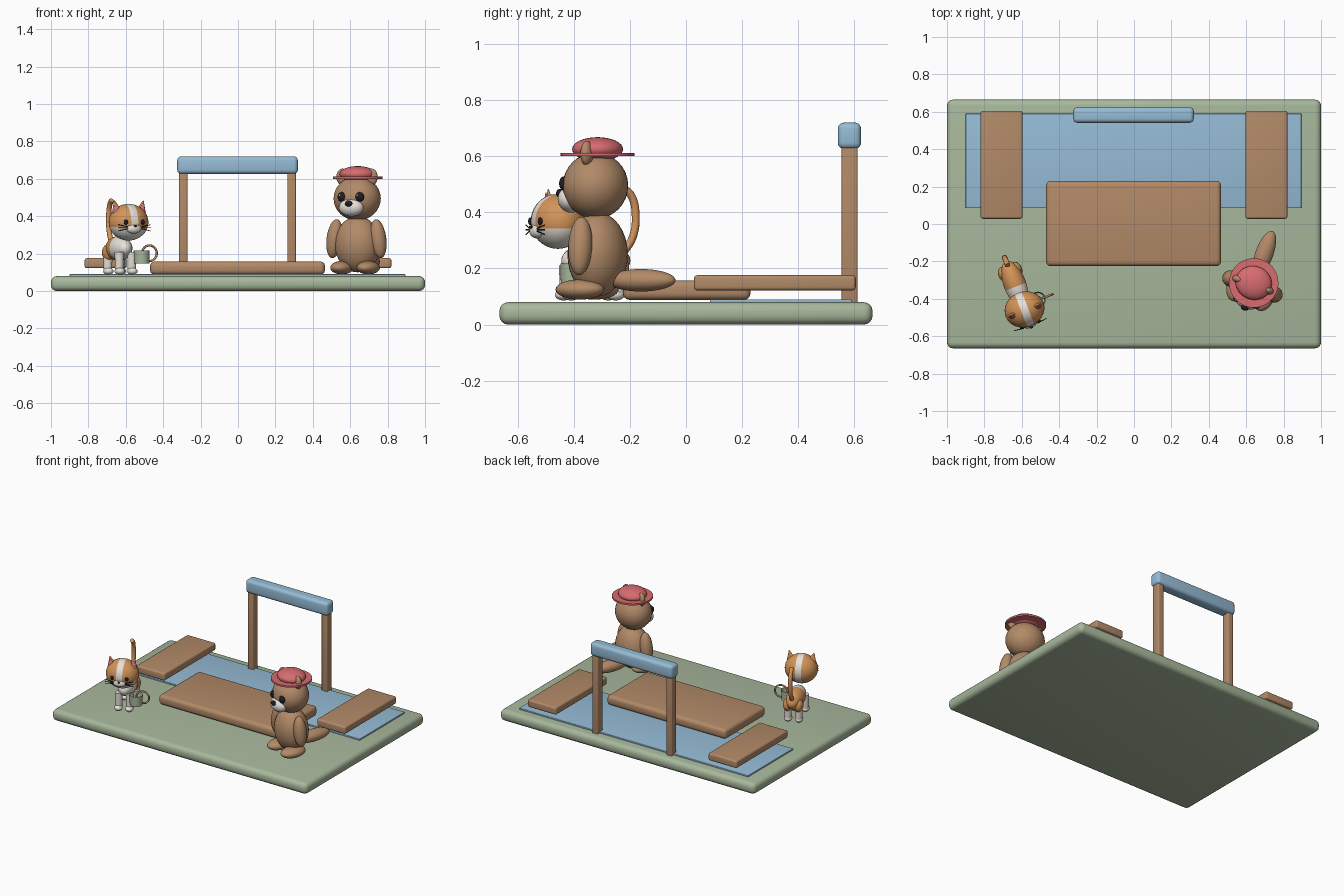
import bpy, bmesh
from math import radians
from mathutils import Matrix, Vector, Euler

cube = bpy.data.objects.get("Cube")
if cube:
    bpy.data.objects.remove(cube)


def material(name, r, g, b):
    lin = [(c / 255 / 12.92) if c < 11 else ((c / 255 + 0.055) / 1.055) ** 2.4 for c in (r, g, b)]
    m = bpy.data.materials.new(name)
    m.use_nodes = True
    m.diffuse_color = (*lin, 1)
    bsdf = next(n for n in m.node_tree.nodes if n.type == 'BSDF_PRINCIPLED')
    bsdf.inputs["Base Color"].default_value = (*lin, 1)
    return m


GREEN = material("sage green", 168, 184, 156)
BLUE = material("soft blue", 150, 188, 214)
BROWN = material("warm brown", 178, 138, 104)
ORANGE = material("ginger orange", 212, 148, 88)
CREAM = material("cream white", 232, 226, 218)
RED = material("coral red", 216, 108, 112)
PINK = material("ear pink", 226, 118, 128)
BLACK = material("near black", 30, 30, 36)

made = []


def finish(name, bm, mats, frame=None):
    bmesh.ops.recalc_face_normals(bm, faces=bm.faces)
    me = bpy.data.meshes.new(name)
    bm.to_mesh(me)
    bm.free()
    for m in mats:
        me.materials.append(m)
    ob = bpy.data.objects.new(name, me)
    if frame:
        ob.matrix_world = frame
    bpy.context.collection.objects.link(ob)
    made.append(ob)
    return ob


def place(loc, scale=(1, 1, 1), rot=(0, 0, 0)):
    return Matrix.LocRotScale(Vector(loc), Euler([radians(a) for a in rot]), Vector(scale))


def box(name, mat, lo, hi, bevel):
    bm = bmesh.new()
    lo, hi = Vector(lo), Vector(hi)
    bmesh.ops.create_cube(bm, size=1, matrix=place((lo + hi) / 2, hi - lo))
    bmesh.ops.bevel(bm, geom=bm.edges[:], offset=bevel, segments=4, profile=0.5, affect='EDGES')
    return finish(name, bm, [mat])


def ball(name, mat, frame, loc, radii, rot=(0, 0, 0), seg=32):
    bm = bmesh.new()
    bmesh.ops.create_uvsphere(bm, u_segments=seg, v_segments=seg // 2, radius=1,
                              matrix=place(loc, radii, rot))
    return finish(name, bm, [mat], frame)


def patched_ball(name, mats, frame, loc, radii, cuts, rule):
    """Ellipsoid cut along planes, faces coloured by a rule on their centre."""
    bm = bmesh.new()
    bmesh.ops.create_uvsphere(bm, u_segments=32, v_segments=20, radius=1, matrix=place((0, 0, 0), radii))
    for co, no in cuts:
        bmesh.ops.bisect_plane(bm, geom=bm.verts[:] + bm.edges[:] + bm.faces[:], plane_co=co, plane_no=no)
    for f in bm.faces:
        f.material_index = int(rule(f.calc_center_median()))
    bmesh.ops.translate(bm, verts=bm.verts, vec=loc)
    return finish(name, bm, mats, frame)


def cone(name, mat, frame, loc, r1, r2, depth, rot=(0, 0, 0), scale=(1, 1, 1), seg=32):
    bm = bmesh.new()
    bmesh.ops.create_cone(bm, cap_ends=True, segments=seg, radius1=r1, radius2=r2, depth=depth,
                          matrix=place(loc, scale, rot))
    return finish(name, bm, [mat], frame)


def tube(name, mat, frame, points, radius, cyclic=False):
    cu = bpy.data.curves.new(name, 'CURVE')
    cu.dimensions = '3D'
    cu.bevel_depth, cu.bevel_resolution, cu.resolution_u = radius, 3, 8
    cu.use_fill_caps = True
    sp = cu.splines.new('BEZIER')
    sp.bezier_points.add(len(points) - 1)
    sp.use_cyclic_u = cyclic
    for p, co in zip(sp.bezier_points, points):
        p.co = co
        p.handle_left_type = p.handle_right_type = 'AUTO'
    cu.materials.append(mat)
    ob = bpy.data.objects.new(name, cu)
    ob.matrix_world = frame
    bpy.context.collection.objects.link(ob)


SIDES = (("left", 1), ("right", -1))

# Ground, mat and furniture
box("ground_slab", GREEN, (-1, -0.665, 0), (1, 0.665, 0.08), 0.032)
box("floor_mat", BLUE, (-0.9, 0.085, 0.078), (0.895, 0.59, 0.09), 0.003)
box("table_top", BROWN, (-0.47, -0.225, 0.088), (0.465, 0.23, 0.158), 0.024)
for side, s in SIDES:
    x = 0.708 * s
    box(side + "_bench", BROWN, (x - 0.112, 0.028, 0.122), (x + 0.112, 0.605, 0.176), 0.012)
    x = 0.29 * s - 0.003
    box(side + "_post", BROWN, (x - 0.023, 0.555, 0.075), (x + 0.023, 0.612, 0.65), 0.008)
box("crossbar", BLUE, (-0.325, 0.541, 0.626), (0.32, 0.624, 0.72), 0.022)

# Seated bear
bear = place((0.64, -0.315, 0), rot=(0, 0, -20))
ball("bear_body", BROWN, bear, (0, 0, 0.25), (0.125, 0.105, 0.15))
ball("bear_head", BROWN, bear, (0, -0.008, 0.495), (0.128, 0.115, 0.118))
ball("bear_muzzle", CREAM, bear, (0, -0.1, 0.447), (0.068, 0.045, 0.048))
ball("bear_nose", BLACK, bear, (0, -0.142, 0.468), (0.021, 0.014, 0.016), seg=16)
ball("bear_tail", BROWN, bear, (0, 0.165, 0.158), (0.048, 0.13, 0.04))
for side, s in SIDES:
    ball("bear_%s_arm" % side, BROWN, bear, (0.125 * s, -0.02, 0.28), (0.042, 0.043, 0.105), (0, 8 * -s, 0))
    ball("bear_%s_foot" % side, BROWN, bear, (0.075 * s, -0.04, 0.125), (0.058, 0.09, 0.036))
    ball("bear_%s_ear" % side, BROWN, bear, (0.083 * s, -0.01, 0.61), (0.034, 0.022, 0.045), seg=20)
    ball("bear_%s_eye" % side, BLACK, bear, (0.05 * s, -0.108, 0.503), (0.025, 0.018, 0.026), seg=20)
    ball("bear_%s_glint" % side, CREAM, bear, (0.05 * s - 0.008, -0.123, 0.513), (0.005, 0.004, 0.005), seg=8)

# Bear's hat
cone("hat_brim", RED, bear, (0, 0, 0.606), 0.132, 0.132, 0.012, seg=48)
ball("hat_crown", RED, bear, (0, 0, 0.625), (0.098, 0.09, 0.043))

# Standing cat
cat = place((-0.63, -0.34, 0), rot=(0, 0, 21))
HEAD = Vector((0, -0.125, 0.368))
X, Y, Z = Vector((1, 0, 0)), Vector((0, 1, 0)), Vector((0, 0, 1))
patched_ball("cat_body", [ORANGE, CREAM], cat, (0, 0.02, 0.228), (0.06, 0.13, 0.066),
             [(Y * -0.015, Y)], lambda c: c.y < -0.015)
patched_ball("cat_head", [ORANGE, CREAM], cat, HEAD, (0.108, 0.095, 0.098),
             [(X * 0.02, X), (X * -0.02, X), (Z * -0.025, Z), (Y * 0.03, Y)],
             lambda c: abs(c.x) < 0.02 or (c.z < -0.025 and c.y < 0.03))
ball("cat_muzzle", CREAM, cat, HEAD + Vector((0, -0.08, -0.035)), (0.042, 0.024, 0.026), seg=20)
ball("cat_nose", BLACK, cat, HEAD + Vector((0, -0.103, -0.02)), (0.009, 0.006, 0.006), seg=12)
tube("cat_tail", ORANGE, cat,
     [(0, 0.12, 0.25), (0, 0.16, 0.31), (0, 0.172, 0.39), (0, 0.155, 0.46), (0, 0.128, 0.485)], 0.014)
for side, s in SIDES:
    ball("cat_%s_eye" % side, BLACK, cat, HEAD + Vector((0.048 * s, -0.086, 0)), (0.012, 0.008, 0.014), seg=16)
    ear = HEAD + Vector((0.072 * s, -0.005, 0.072))
    cone("cat_%s_ear" % side, ORANGE, cat, ear, 0.042, 0.002, 0.09, (0, 14 * s, 0), (1, 0.5, 1), 24)
    cone("cat_%s_inner_ear" % side, PINK, cat, ear + Vector((0, -0.01, -0.003)), 0.032, 0.002, 0.07,
         (0, 14 * s, 0), (1, 0.5, 1), 24)
    for i in (-1, 0, 1):
        cone("cat_%s_whisker" % side, BLACK, cat, HEAD + Vector((0.066 * s, -0.09, -0.03 + 0.011 * i)),
             0.0022, 0.0022, 0.055, (0, 90 - 12 * i * s, 8 * s), seg=6)
    for end, y in (("front", -0.08), ("back", 0.09)):
        cone("cat_%s_%s_leg" % (side, end), CREAM, cat, (0.036 * s, y, 0.155), 0.022, 0.025, 0.11)
        ball("cat_%s_%s_paw" % (side, end), CREAM, cat, (0.036 * s, y - 0.008, 0.106), (0.027, 0.033, 0.02), seg=20)
    ball("cat_%s_thigh" % side, ORANGE, cat, (0.036 * s, 0.09, 0.205), (0.03, 0.042, 0.045), seg=20)

# Mug beside the cat, with an open top and ring handle
mug = place((-0.515, -0.405, 0.182), rot=(0, 0, 20))
bm = bmesh.new()
bmesh.ops.create_cone(bm, cap_ends=True, segments=32, radius1=0.041, radius2=0.043, depth=0.07)
top = max(bm.faces, key=lambda f: f.calc_center_median().z)
bmesh.ops.inset_region(bm, faces=[top], thickness=0.006)
bmesh.ops.translate(bm, verts=top.verts, vec=(0, 0, -0.055))
finish("mug", bm, [GREEN], mug)
r = 0.042
tube("mug_handle", BROWN, mug, [(0.044 + r, 0, 0.02), (0.044, 0, 0.02 + r), (0.044 - r, 0, 0.02),
                                (0.044, 0, 0.02 - r)], 0.006, True)

# Smooth shading that keeps hard edges
bpy.ops.object.select_all(action='DESELECT')
for ob in made:
    ob.select_set(True)
bpy.context.view_layer.objects.active = made[0]
bpy.ops.object.shade_smooth_by_angle(angle=radians(35))
